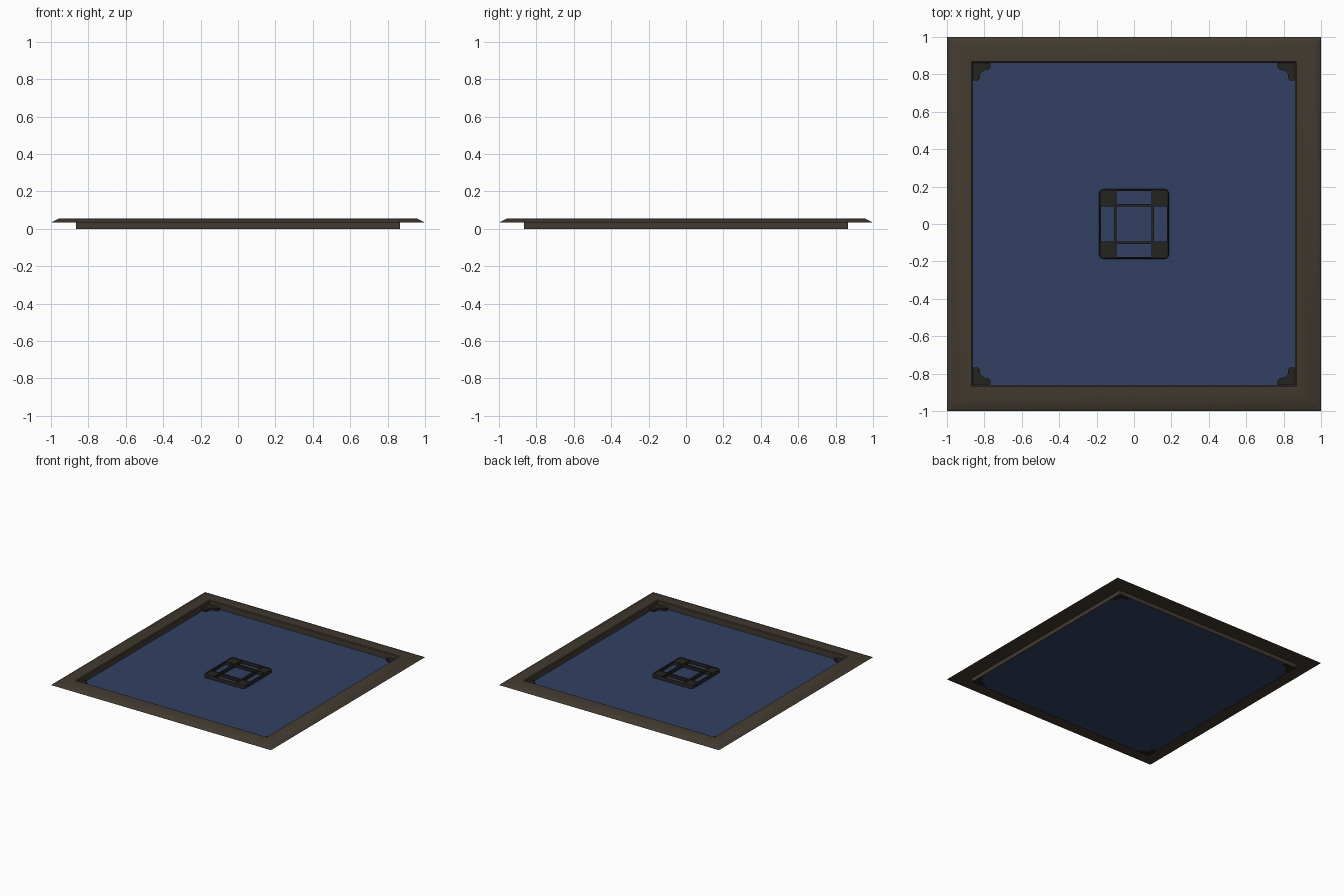
import bpy, bmesh, math

if "Cube" in bpy.data.objects:
    bpy.data.objects.remove(bpy.data.objects["Cube"])


def mat(name, rgb):
    m = bpy.data.materials.new(name)
    m.diffuse_color = (*rgb, 1)
    m.use_nodes = True
    m.node_tree.nodes["Principled BSDF"].inputs["Base Color"].default_value = m.diffuse_color
    return m


BROWN = mat("dark brown frame", (0.0545, 0.0423, 0.0296))
BLUE = mat("navy panel", (0.0319, 0.0513, 0.1248))
DARK = mat("near black metal", (0.0176, 0.0168, 0.0144))


def finish(bm, name, material, smooth=None):
    bmesh.ops.recalc_face_normals(bm, faces=bm.faces[:])
    me = bpy.data.meshes.new(name)
    bm.to_mesh(me)
    bm.free()
    me.materials.append(material)
    ob = bpy.data.objects.new(name, me)
    bpy.context.collection.objects.link(ob)
    if smooth:
        bpy.ops.object.select_all(action='DESELECT')
        ob.select_set(True)
        bpy.context.view_layer.objects.active = ob
        bpy.ops.object.shade_smooth_by_angle(angle=math.radians(smooth))
    return ob


def prism(bm, pts, z0, z1):
    """Extrude a flat outline between two heights."""
    lo = [bm.verts.new((x, y, z0)) for x, y in pts]
    hi = [bm.verts.new((x, y, z1)) for x, y in pts]
    bm.faces.new(lo)
    bm.faces.new(hi)
    n = len(pts)
    for i in range(n):
        j = (i + 1) % n
        bm.faces.new((lo[i], lo[j], hi[j], hi[i]))


def box(bm, x0, x1, y0, y1, z0, z1):
    prism(bm, [(x0, y0), (x1, y0), (x1, y1), (x0, y1)], z0, z1)


def sweep(bm, loops):
    """Skin a closed cross-section made of matching outline loops."""
    rings = [[bm.verts.new((x, y, z)) for x, y in pts] for pts, z in loops]
    for a, b in zip(rings, rings[1:] + rings[:1]):
        n = len(a)
        for i in range(n):
            j = (i + 1) % n
            bm.faces.new((a[i], a[j], b[j], b[i]))


def square(h):
    return [(-h, -h), (h, -h), (h, h), (-h, h)]


def rounded(h, r, n=5):
    pts = []
    for k, (sx, sy) in enumerate([(1, 1), (-1, 1), (-1, -1), (1, -1)]):
        for i in range(n + 1):
            a = math.pi / 2 * (k + i / n)
            pts.append((sx * (h - r) + r * math.cos(a),
                        sy * (h - r) + r * math.sin(a)))
    return pts


SIGNS = [(1, 1), (-1, 1), (-1, -1), (1, -1)]

# frame: sloped outer flange over a thin recessed wall
bm = bmesh.new()
profile = [(1.0, 0.033), (0.957, 0.056), (0.868, 0.056), (0.862, 0.05),
           (0.862, 0.0), (0.867, 0.0), (0.867, 0.033)]
sweep(bm, [(square(h), z) for h, z in profile])
finish(bm, "frame", BROWN, 35)

# blue panel in the bottom of the frame
bm = bmesh.new()
box(bm, -0.863, 0.863, -0.863, 0.863, 0.001, 0.005)
finish(bm, "panel", BLUE)

# ogee corner brackets
bm = bmesh.new()
ogee = [(0, 0), (.1, 0), (.1, .03), (.087, .041), (.065, .044), (.052, .052),
        (.044, .065), (.041, .087), (.03, .1), (0, .1)]
for sx, sy in SIGNS:
    prism(bm, [(sx * (.866 - x), sy * (.866 - y)) for x, y in ogee], 0, 0.022)
finish(bm, "corner_brackets", DARK, 35)

# centre ornament: rounded outer rim
H, R, TOP = 0.186, 0.022, 0.032
bm = bmesh.new()
sweep(bm, [(rounded(H, R), 0.003), (rounded(H, R), TOP - 0.004),
           (rounded(H - 0.003, R - 0.003), TOP),
           (rounded(H - 0.009, R - 0.009), TOP),
           (rounded(H - 0.009, R - 0.009), 0.003)])
finish(bm, "ornament_rim", DARK, 40)

# ornament crossing bars
bm = bmesh.new()
for s in (-1, 1):
    box(bm, s * .1 - .007, s * .1 + .007, -.18, .18, 0.003, TOP - 0.001)
    box(bm, -.18, .18, s * .1 - .007, s * .1 + .007, 0.003, TOP - 0.0015)
finish(bm, "ornament_bars", DARK)

# ornament solid corner blocks
bm = bmesh.new()
h, r = H - 0.004, R - 0.004
block = [(.1, .1), (h, .1)]
for i in range(6):
    a = math.pi / 2 * i / 5
    block.append((h - r + r * math.cos(a), h - r + r * math.sin(a)))
block.append((.1, h))
for sx, sy in SIGNS:
    prism(bm, [(sx * x, sy * y) for x, y in block], 0.003, TOP - 0.003)
finish(bm, "ornament_corners", DARK, 35)
